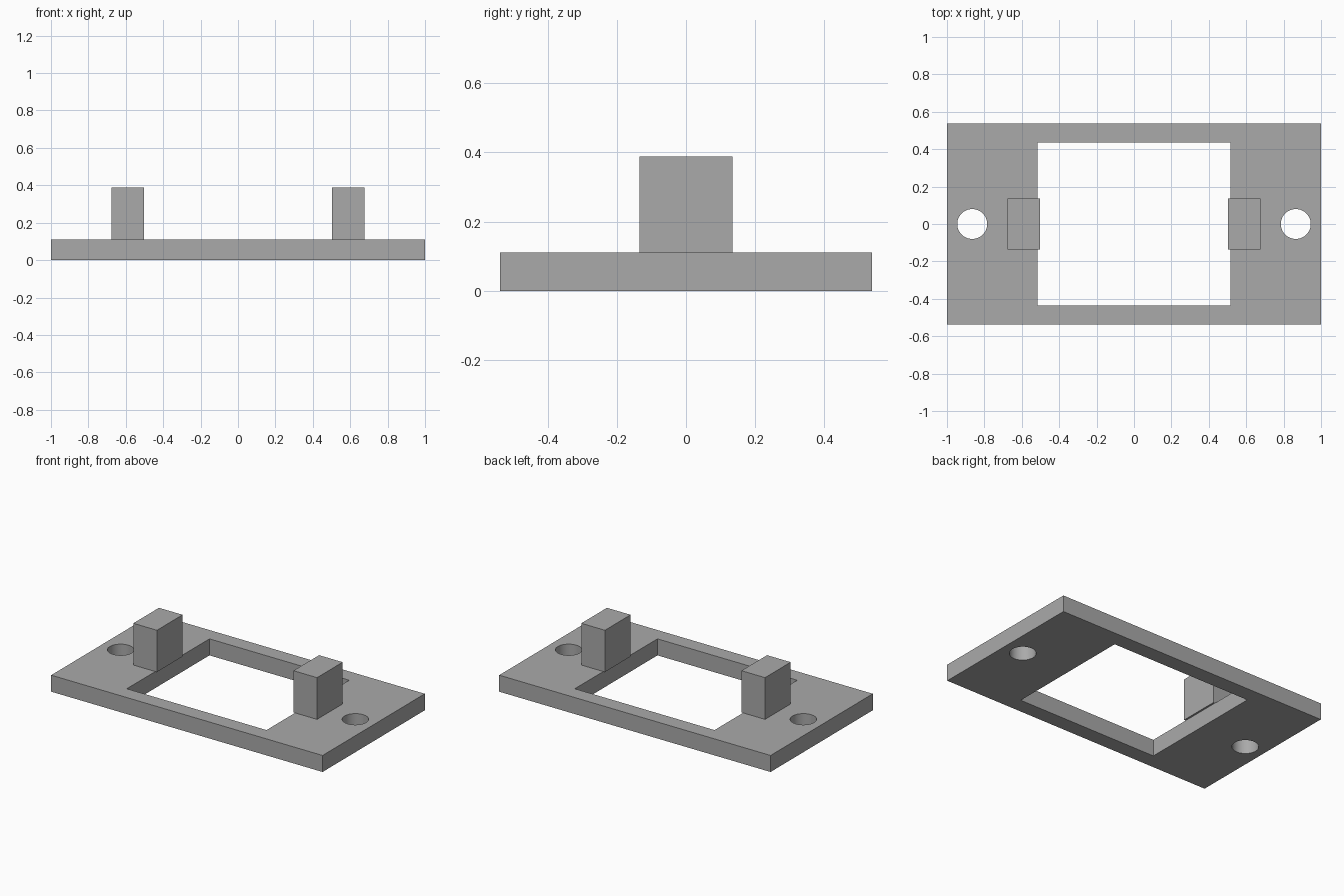
import bpy, bmesh, math
from mathutils import Vector

cube = bpy.data.objects.get("Cube")
if cube:
    bpy.data.objects.remove(cube, do_unlink=True)

grey = bpy.data.materials.new("plain grey")
grey.use_nodes = True
colour = (0.4, 0.4, 0.4, 1)
grey.diffuse_color = colour
grey.node_tree.nodes["Principled BSDF"].inputs["Base Color"].default_value = colour

PLATE_TOP = 0.11
POST_TOP = 0.388


def rectangle(half_x, half_y):
    return [(sx * half_x, sy * half_y) for sx, sy in ((-1, -1), (1, -1), (1, 1), (-1, 1))]


def circle(cx, radius, sides=48):
    angles = [math.tau * i / sides for i in range(sides)]
    return [(cx + radius * math.cos(a), radius * math.sin(a)) for a in angles]


def extruded(name, outlines, bottom, top, centre_x=0):
    """Fill the first outline, leave the others open, and extrude upwards."""
    bm = bmesh.new()
    for outline in outlines:
        verts = [bm.verts.new((x + centre_x, y, bottom)) for x, y in outline]
        for a, b in zip(verts, verts[1:] + verts[:1]):
            bm.edges.new((a, b))
    bmesh.ops.triangle_fill(bm, edges=bm.edges[:], use_beauty=True, normal=Vector((0, 0, 1)))
    raised = bmesh.ops.extrude_face_region(bm, geom=bm.faces[:], use_keep_orig=True)["geom"]
    bmesh.ops.translate(bm, vec=(0, 0, top - bottom),
                        verts=[v for v in raised if isinstance(v, bmesh.types.BMVert)])
    bmesh.ops.recalc_face_normals(bm, faces=bm.faces[:])
    mesh = bpy.data.meshes.new(name)
    bm.to_mesh(mesh)
    bm.free()
    mesh.materials.append(grey)
    obj = bpy.data.objects.new(name, mesh)
    bpy.context.collection.objects.link(obj)
    return obj


# Base plate with a rectangular window and two screw holes
plate = extruded("base_plate",
                 [rectangle(1, 0.538), rectangle(0.515, 0.435),
                  circle(-0.865, 0.08), circle(0.865, 0.08)],
                 0, PLATE_TOP)
bpy.ops.object.select_all(action="DESELECT")
plate.select_set(True)
bpy.context.view_layer.objects.active = plate
bpy.ops.object.shade_smooth_by_angle(angle=math.radians(30))

# Upright posts, slightly overhanging the window
for side, sign in (("left", 1), ("right", -1)):
    extruded(side + "_post", [rectangle(0.087, 0.135)], PLATE_TOP, POST_TOP, sign * 0.59)
